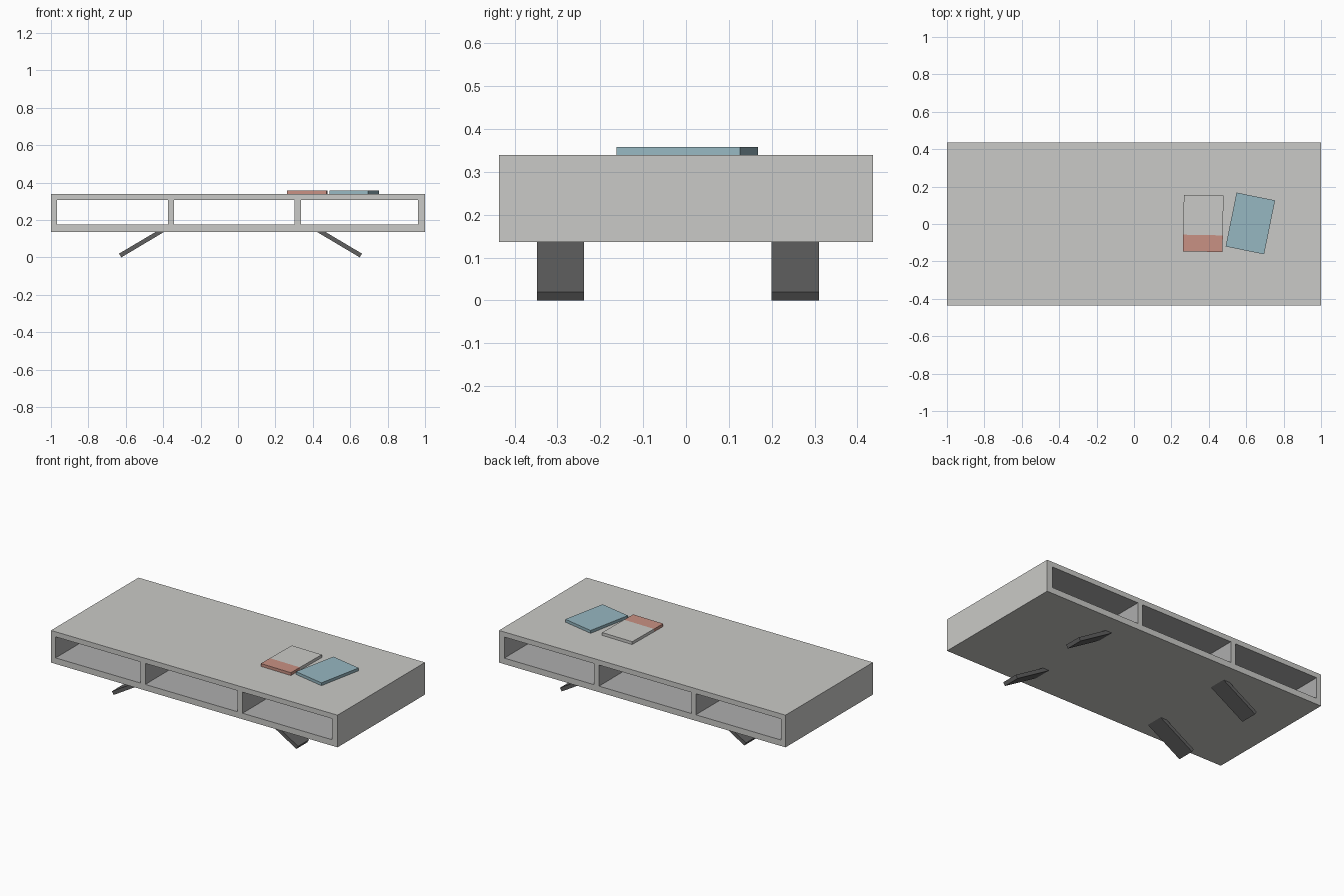
import bpy, bmesh, math
from mathutils import Matrix

if "Cube" in bpy.data.objects:
    bpy.data.objects.remove(bpy.data.objects["Cube"])


def material(name, rgb):
    m = bpy.data.materials.new(name)
    m.diffuse_color = (*rgb, 1)
    m.use_nodes = True
    m.node_tree.nodes["Principled BSDF"].inputs["Base Color"].default_value = m.diffuse_color
    return m


GREY = material("light grey", (0.59, 0.59, 0.57))
INNER = material("shelf grey", (0.42, 0.42, 0.42))
DARK = material("dark grey", (0.115, 0.115, 0.115))
BLUE = material("soft blue", (0.305, 0.474, 0.533))
RED = material("soft red", (0.584, 0.283, 0.227))


def finish(name, bm, *mats):
    bmesh.ops.recalc_face_normals(bm, faces=bm.faces)
    me = bpy.data.meshes.new(name)
    bm.to_mesh(me)
    bm.free()
    for m in mats:
        me.materials.append(m)
    ob = bpy.data.objects.new(name, me)
    bpy.context.collection.objects.link(ob)
    return ob


def extrude_y(bm, depth):
    """Extrude everything drawn in the xz plane along +y."""
    ret = bmesh.ops.extrude_face_region(bm, geom=bm.faces[:], use_keep_orig=True)
    verts = [v for v in ret["geom"] if isinstance(v, bmesh.types.BMVert)]
    bmesh.ops.translate(bm, verts=verts, vec=(0, depth, 0))


# Table body: front frame with three openings running right through
Y = 0.436
xs = [-1, -0.968, -0.374, -0.342, 0.302, 0.337, 0.963, 1]
zs = [0.137, 0.175, 0.308, 0.34]
bm = bmesh.new()
grid = [[bm.verts.new((x, -Y, z)) for z in zs] for x in xs]
for i in range(len(xs) - 1):
    for k in range(len(zs) - 1):
        if k == 1 and i % 2 == 1:
            continue  # opening
        bm.faces.new((grid[i][k], grid[i + 1][k], grid[i + 1][k + 1], grid[i][k + 1]))
extrude_y(bm, 2 * Y)
for f in bm.faces:  # shelf linings get the darker grey
    c = f.calc_center_median()
    if abs(c.y) < 0.1 and abs(c.x) < 0.99 and 0.14 < c.z < 0.335:
        f.material_index = 1
bmesh.ops.dissolve_limit(bm, angle_limit=0.01, verts=bm.verts[:], edges=bm.edges[:],
                         delimit={'MATERIAL'})
finish("table_body", bm, GREY, INNER)

# Splayed slab legs
profile = [(0.6495, 0.02), (0.6375, 0.0), (0.397, 0.143), (0.442, 0.143)]
for side, sx in (("left", -1), ("right", 1)):
    for end, y0 in (("front", -0.348), ("back", 0.2)):
        bm = bmesh.new()
        bm.faces.new([bm.verts.new((0.0135 + sx * x, y0, z)) for x, z in profile])
        extrude_y(bm, 0.11)
        finish(f"{end}_{side}_leg", bm, DARK)


# Books lying on the table
def slab(name, cx, cy, y0, y1, width, deg, mat):
    bm = bmesh.new()
    bmesh.ops.create_cube(bm, size=1)
    bmesh.ops.scale(bm, verts=bm.verts, vec=(width, y1 - y0, 0.018))
    bmesh.ops.translate(bm, verts=bm.verts, vec=(0, (y0 + y1) / 2, 0.349))
    bmesh.ops.transform(bm, verts=bm.verts, matrix=Matrix.Translation((cx, cy, 0))
                        @ Matrix.Rotation(math.radians(deg), 4, 'Z'))
    finish(name, bm, mat)


slab("blue_book", 0.622, 0.003, -0.147, 0.147, 0.21, -11.5, BLUE)
slab("grey_book_part", 0.37, 0.003, -0.062, 0.151, 0.212, -1, GREY)
slab("red_book_part", 0.37, 0.003, -0.151, -0.062, 0.212, -1, RED)
